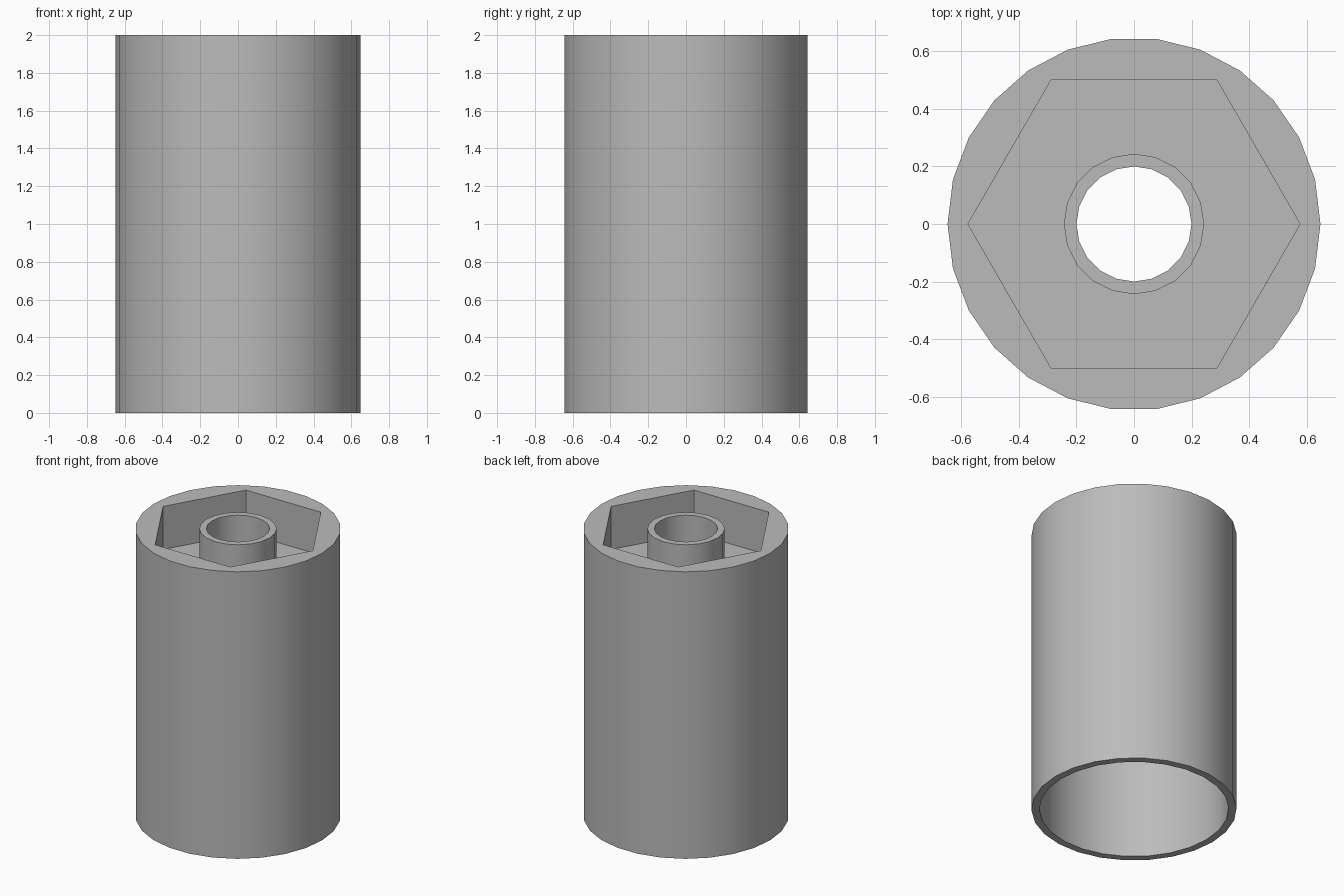
import bpy
import bmesh
from math import cos, sin, tau, radians

cube = bpy.data.objects.get("Cube")
if cube:
    bpy.data.objects.remove(cube)

grey = bpy.data.materials.new("plain_grey")
grey.use_nodes = True
grey.diffuse_color = (0.5, 0.5, 0.5, 1)
grey.node_tree.nodes["Principled BSDF"].inputs["Base Color"].default_value = (0.5, 0.5, 0.5, 1)


def prism(name, radius, sides, bottom, top):
    """Upright prism with its first corner on +x."""
    bm = bmesh.new()
    ring = [bm.verts.new((radius * cos(tau * i / sides), radius * sin(tau * i / sides), bottom))
            for i in range(sides)]
    base = bm.faces.new(ring)
    grown = bmesh.ops.extrude_face_region(bm, geom=[base])["geom"]
    for v in grown:
        if isinstance(v, bmesh.types.BMVert):
            v.co.z = top
    bmesh.ops.recalc_face_normals(bm, faces=bm.faces)
    mesh = bpy.data.meshes.new(name)
    bm.to_mesh(mesh)
    bm.free()
    mesh.materials.append(grey)
    obj = bpy.data.objects.new(name, mesh)
    bpy.context.collection.objects.link(obj)
    return obj


def combine(target, tool, operation):
    """Apply a boolean and discard the tool."""
    mod = target.modifiers.new(operation.lower(), "BOOLEAN")
    mod.operation = operation
    mod.solver = "EXACT"
    mod.object = tool
    with bpy.context.temp_override(object=target, active_object=target):
        bpy.ops.object.modifier_apply(modifier=mod.name)
    bpy.data.objects.remove(tool)


# Outer sleeve, hollow from below
sleeve = prism("sleeve", 0.648, 26, 0, 2)
combine(sleeve, prism("cavity", 0.598, 26, -0.1, 1.5), "DIFFERENCE")

# Hexagonal pocket with a round collar standing in it
combine(sleeve, prism("hex_pocket", 0.577, 6, 1.7, 2.1), "DIFFERENCE")
combine(sleeve, prism("collar", 0.244, 20, 1.6, 2), "UNION")

# Bore through the collar and pocket floor
combine(sleeve, prism("bore", 0.2, 20, 1.3, 2.2), "DIFFERENCE")

bpy.ops.object.select_all(action="DESELECT")
sleeve.select_set(True)
bpy.context.view_layer.objects.active = sleeve
bpy.ops.object.shade_smooth_by_angle(angle=radians(30))
